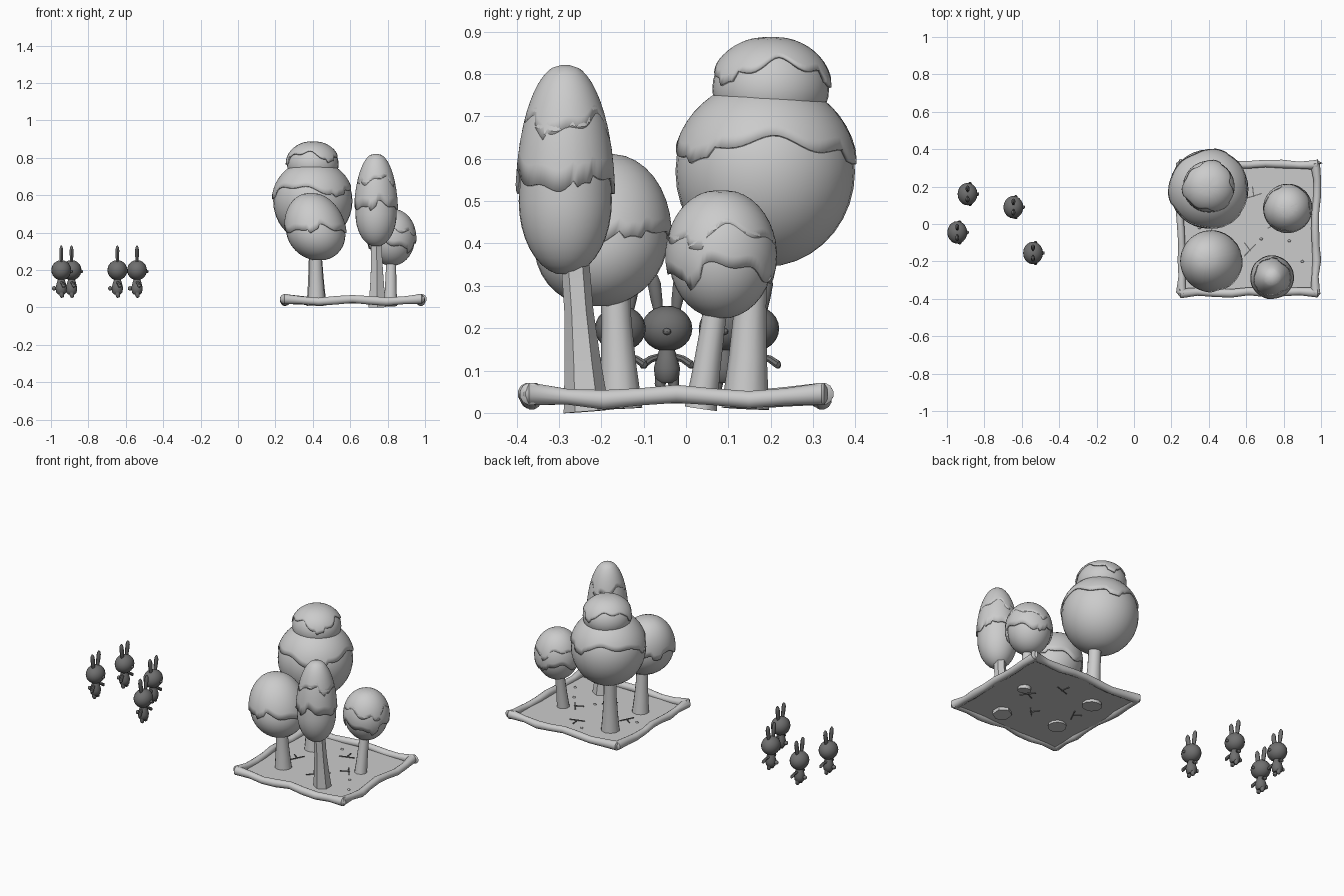
import bpy, bmesh, math, random
from mathutils import Vector

random.seed(4)
old = bpy.data.objects.get("Cube")
if old:
    bpy.data.objects.remove(old)


def material(name, v):
    m = bpy.data.materials.new(name)
    m.use_nodes = True
    m.diffuse_color = (v, v, v, 1)
    m.node_tree.nodes["Principled BSDF"].inputs["Base Color"].default_value = (v, v, v, 1)
    return m


PALE = material("pale grey", 0.6)
DARK = material("dark grey", 0.16)


def finish(name, bm, mat, smooth=True):
    bmesh.ops.recalc_face_normals(bm, faces=bm.faces)
    me = bpy.data.meshes.new(name)
    bm.to_mesh(me)
    bm.free()
    ob = bpy.data.objects.new(name, me)
    bpy.context.collection.objects.link(ob)
    me.materials.append(mat)
    if smooth:
        bpy.ops.object.select_all(action='DESELECT')
        ob.select_set(True)
        bpy.context.view_layer.objects.active = ob
        bpy.ops.object.shade_smooth_by_angle(angle=math.radians(40))
    return ob


def skin(bm, rings, caps=True):
    """Join closed rings of points into a skin."""
    loops = [[bm.verts.new(p) for p in ring] for ring in rings]
    n = len(loops[0])
    for a, b in zip(loops, loops[1:]):
        for i in range(n):
            j = (i + 1) % n
            bm.faces.new((a[i], a[j], b[j], b[i]))
    if caps:
        bm.faces.new(loops[0])
    bm.faces.new(loops[-1])


def tube(bm, path, radii, sides=10, flat=1.0):
    """Tapered tube along a fairly straight path."""
    pts = [Vector(p) for p in path]
    d = (pts[-1] - pts[0]).normalized()
    u = d.cross(Vector((0, 1, 0)) if abs(d.y) < 0.7 else Vector((1, 0, 0))).normalized()
    w = d.cross(u)
    angs = [2 * math.pi * (i + 0.5) / sides for i in range(sides)]
    skin(bm, [[p + (u * math.cos(a) * flat + w * math.sin(a)) * r for a in angs]
              for p, r in zip(pts, radii)])


def ball(bm, c, r, segs=16):
    made = bmesh.ops.create_uvsphere(bm, u_segments=segs, v_segments=segs // 2 + 2, radius=1)
    for v in made["verts"]:
        v.co = Vector([c[k] + v.co[k] * r[k] for k in range(3)])


def canopy(name, x, y, radius, low, mid, top, lean=(0, 0), caps=()):
    """Egg-shaped crown plus overlapping leaf layers with dripping edges."""
    segs = 32

    def point(a, z, grow=0.0):
        u = (z - mid) / (top - mid) if z > mid else (mid - z) / (mid - low)
        r = radius * math.sqrt(max(0, 1 - u * u))
        r += grow if r > 0.2 * radius else grow * 0.3
        return (x + r * math.cos(a) + lean[0] * (z - mid),
                y + r * math.sin(a) + lean[1] * (z - mid), z)

    bm = bmesh.new()
    rows = []
    for k in range(1, 18):
        s = -math.cos(math.pi * k / 18)
        z = mid + s * ((top - mid) if s > 0 else (mid - low))
        rows.append([point(2 * math.pi * i / segs, z) for i in range(segs)])
    skin(bm, rows)
    finish(name, bm, PALE)

    for n, edge in enumerate(caps):
        bm = bmesh.new()
        count = 72
        p, q, s = [random.uniform(0, 6.28) for _ in range(3)]
        starts = []
        for i in range(count):
            a = 2 * math.pi * i / count
            z = edge + 0.018 * math.sin(3 * a + p) + 0.010 * math.sin(7 * a + q)
            if math.cos(3 * a + s) > 0.85:
                z -= 0.024
            starts.append(math.asin(max(-0.95, min(0.95, (z - mid) / ((top - mid) if z > mid else (mid - low))))))
        rows = []
        for k in range(10):
            row = []
            for i, f in enumerate(starts):
                s2 = math.sin(f + (1.5 - f) * k / 9)
                z = mid + s2 * ((top - mid) if s2 > 0 else (mid - low))
                row.append(point(2 * math.pi * i / count, z, 0.008))
            rows.append(row)
        skin(bm, rows, caps=False)
        ob = finish(name + "_leaf_layer_" + str(n + 1), bm, PALE)
        mod = ob.modifiers.new("thickness", 'SOLIDIFY')
        mod.thickness = 0.008
        mod.offset = -1


def trunk(name, foot, head, r0, r1, sides):
    bm = bmesh.new()
    a, b = Vector(foot), Vector(head)
    tube(bm, [a, a.lerp(b, 0.3), a.lerp(b, 0.6), b],
         [r0, r0 * 0.45 + r1 * 0.55, r1 * 1.04, r1], sides)
    finish(name, bm, PALE)


# Trees
trunk("tall_tree_trunk", (0.42, 0.14, 0.01), (0.41, 0.16, 0.42), 0.056, 0.036, 10)
canopy("tall_tree_crown", 0.40, 0.187, 0.212, 0.345, 0.57, 0.785, caps=(0.63,))
canopy("tall_tree_top", 0.40, 0.2, 0.138, 0.65, 0.765, 0.888, caps=(0.815,))

trunk("round_tree_trunk", (0.42, -0.155, 0.01), (0.415, -0.17, 0.35), 0.052, 0.034, 10)
canopy("round_tree_crown", 0.415, -0.2, 0.158, 0.25, 0.405, 0.612, (-0.12, 0.06), (0.42,))

trunk("small_tree_trunk", (0.815, 0.035, 0.01), (0.82, 0.08, 0.32), 0.038, 0.028, 10)
canopy("small_tree_crown", 0.822, 0.083, 0.124, 0.222, 0.37, 0.526, caps=(0.335, 0.42))

trunk("slim_tree_trunk", (0.745, -0.235, 0.003), (0.74, -0.265, 0.40), 0.054, 0.033, 6)
canopy("slim_tree_crown", 0.738, -0.285, 0.110, 0.325, 0.50, 0.822, caps=(0.545, 0.68))

# Ground sheet
x0, x1, y0, y1 = 0.25, 0.975, -0.365, 0.32
bm = bmesh.new()
skin(bm, [[(x0, y0, z), (x1, y0, z), (x1, y1, z), (x0, y1, z)] for z in (0.026, 0.032)])
finish("ground", bm, PALE, False)


# Rough log border
def border_log(name, a, b):
    bm = bmesh.new()
    a, b = Vector(a + (0.038,)), Vector(b + (0.038,))
    side = Vector((0, 0, 1)).cross((b - a).normalized())
    path, radii = [], []
    ts = [-0.02, -0.008] + [k / 8 for k in range(9)] + [1.008, 1.02]
    for t in ts:
        path.append(a.lerp(b, t) + side * random.uniform(-0.007, 0.007)
                    + Vector((0, 0, 0.007 * math.cos(4 * math.pi * t))))
        radii.append(random.uniform(0.019, 0.024))
    radii[0] = radii[-1] = 0.015
    radii[1] = radii[2] = radii[-2] = radii[-3] = 0.027
    tube(bm, path, radii, 12)
    finish(name, bm, PALE)


border_log("front_log", (x0, y0), (x1, y0))
border_log("back_log", (x0, y1), (x1, y1))
border_log("left_log", (x1, y0), (x1, y1))
border_log("right_log", (x0, y0), (x0, y1))

# Thin upright twigs crossing the ground sheet
for n, (x, y, turn) in enumerate([(0.64, 0.15, 0.3), (0.42, -0.02, 1.1), (0.76, 0.0, 2.2), (0.62, -0.14, 0.8)]):
    bm = bmesh.new()
    for da, length in ((0, 0.045), (1.4, 0.028)):
        d = Vector((math.cos(turn + da), math.sin(turn + da), 0)) * length
        c = Vector((x, y, 0.03)) + (d * 0.8 if da else Vector())
        s = Vector((-d.y, d.x, 0)).normalized() * 0.003
        skin(bm, [[c - d - s + h, c + d - s + h, c + d + s + h, c - d + s + h]
                  for h in (Vector((0, 0, -0.008)), Vector((0, 0, 0.006)))])
    finish("twig_" + str(n + 1), bm, DARK, False)
# Pebbles
bm = bmesh.new()
for x, y in [(0.68, -0.08), (0.83, -0.09), (0.56, 0.22), (0.9, -0.2), (0.35, -0.02)]:
    ball(bm, (x, y, 0.033), (0.009, 0.007, 0.007), 8)
finish("pebbles", bm, PALE)


# Rabbits, facing +x
def rabbit(name, x, y):
    def at(dx, dy, z):
        return (x + dx, y + dy, z)

    bm = bmesh.new()
    ball(bm, at(0, 0, 0.199), (0.053, 0.06, 0.054), 20)
    ball(bm, at(0.053, 0, 0.192), (0.010, 0.010, 0.008), 8)
    finish(name + "_head", bm, DARK)

    bm = bmesh.new()
    tube(bm, [at(0, 0, z) for z in (0.07, 0.08, 0.105, 0.13, 0.15)],
         [0.018, 0.028, 0.031, 0.025, 0.018], 14)
    ball(bm, at(-0.038, 0, 0.102), (0.012, 0.012, 0.012), 10)
    finish(name + "_body_and_tail", bm, DARK)

    bm = bmesh.new()
    for s in (-1, 1):
        # ear, arm, leg
        tube(bm, [at(0, s * 0.02, 0.235), at(0, s * 0.025, 0.27), at(0, s * 0.030, 0.305),
                  at(0, s * 0.032, 0.322), at(0, s * 0.032, 0.33)],
             [0.010, 0.014, 0.0155, 0.011, 0.004], 10, 0.7)
        tube(bm, [at(0, s * 0.015, 0.134), at(0.008, s * 0.038, 0.127), at(0.014, s * 0.057, 0.114),
                  at(0.015, s * 0.062, 0.109)], [0.008, 0.009, 0.010, 0.005], 8)
        tube(bm, [at(0, s * 0.013, 0.09), at(0.002, s * 0.016, 0.068), at(0.004, s * 0.016, 0.056),
                  at(0.004, s * 0.016, 0.052)], [0.014, 0.013, 0.010, 0.005], 10)
    finish(name + "_ears_and_limbs", bm, DARK)


for n, (x, y) in enumerate([(-0.89, 0.16), (-0.945, -0.045), (-0.645, 0.09), (-0.54, -0.155)]):
    rabbit("rabbit_" + str(n + 1), x, y)
